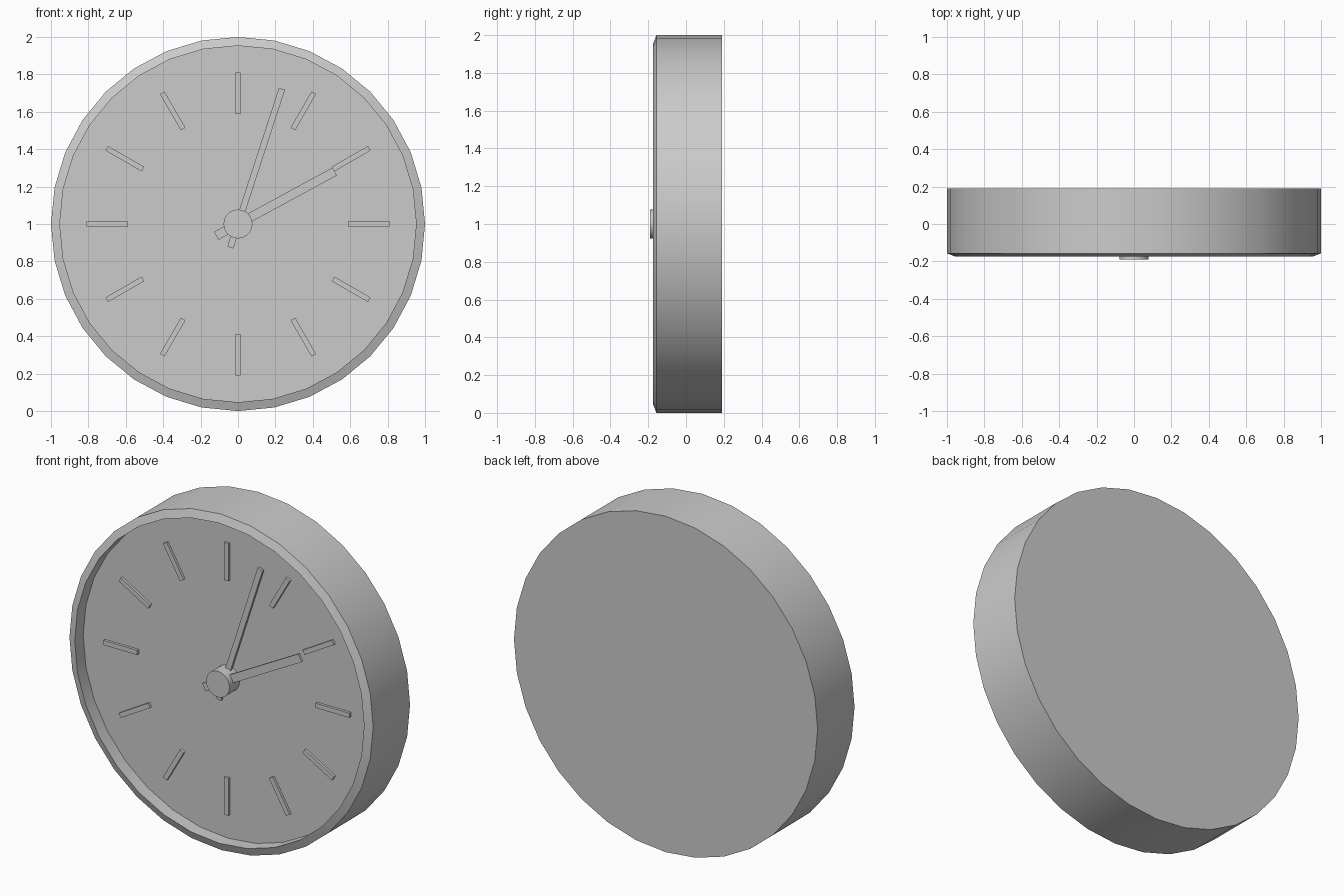
import bpy, bmesh
from math import sin, cos, pi, radians
from mathutils import Matrix

if "Cube" in bpy.data.objects:
    bpy.data.objects.remove(bpy.data.objects["Cube"])

SIDES = 32
FACE_Y = -0.095          # dial plane, recessed behind the rim
CENTRE = (0, 0, 1)


def finish(name, bm):
    bmesh.ops.recalc_face_normals(bm, faces=bm.faces)
    mesh = bpy.data.meshes.new(name)
    bm.to_mesh(mesh)
    bm.free()
    obj = bpy.data.objects.new(name, mesh)
    obj.location = CENTRE
    bpy.context.collection.objects.link(obj)
    return obj


def lathe(name, profile):
    """Spin (radius, y) points round the clock axis and cap both ends."""
    bm = bmesh.new()
    rings = [[bm.verts.new((r * sin(2 * pi * i / SIDES), y, r * cos(2 * pi * i / SIDES)))
              for i in range(SIDES)] for r, y in profile]
    for a, b in zip(rings, rings[1:]):
        for i in range(SIDES):
            j = (i + 1) % SIDES
            bm.faces.new((a[i], a[j], b[j], b[i]))
    bm.faces.new(rings[0])
    bm.faces.new(rings[-1])
    obj = finish(name, bm)
    bpy.ops.object.select_all(action='DESELECT')
    obj.select_set(True)
    bpy.context.view_layer.objects.active = obj
    bpy.ops.object.shade_smooth_by_angle(angle=radians(20))
    return obj


def add_bar(bm, r0, r1, width, y_front, y_back, angle):
    """Box lying along a dial radius; angle is counter-clockwise from +x."""
    box = (Matrix.Rotation(-angle, 4, 'Y')
           @ Matrix.Translation(((r0 + r1) / 2, (y_front + y_back) / 2, 0))
           @ Matrix.Diagonal((r1 - r0, y_back - y_front, width, 1)))
    bmesh.ops.create_cube(bm, size=1, matrix=box)


# Drum case with sloped rim and recessed dial
lathe("case", [(1, 0.19), (1, -0.157), (0.953, -0.175), (0.953, FACE_Y)])

# Twelve hour markers
bm = bmesh.new()
for h in range(12):
    add_bar(bm, 0.587, 0.81, 0.028, FACE_Y - 0.015, FACE_Y + 0.005, h * pi / 6)
finish("hour_markers", bm)

# Hands, each with a short tail behind the hub
for name, tip, width, front, angle in (("minute_hand", 0.76, 0.034, -0.128, 72),
                                       ("hour_hand", 0.588, 0.048, -0.155, 28.5)):
    bm = bmesh.new()
    add_bar(bm, -0.132, tip, width, front, front + 0.015, radians(angle))
    finish(name, bm)

# Centre hub
lathe("hub", [(0.077, FACE_Y + 0.005), (0.077, -0.19)])
